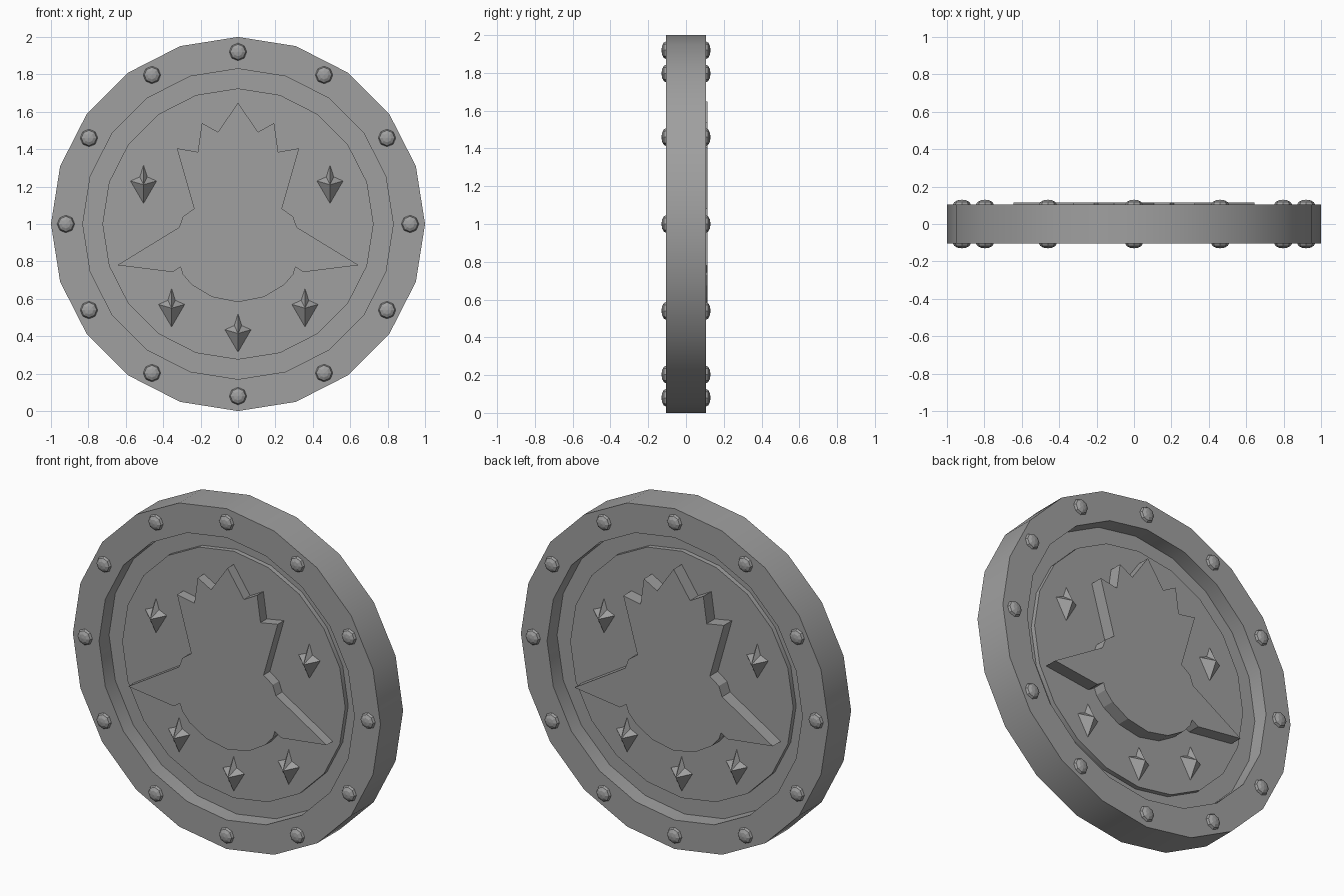
import bpy, bmesh, math
from mathutils import Matrix, Vector

cube = bpy.data.objects.get("Cube")
if cube:
    bpy.data.objects.remove(cube, do_unlink=True)

grey = bpy.data.materials.new("plain_grey")
grey.use_nodes = True
colour = (0.35, 0.35, 0.35, 1)
grey.diffuse_color = colour
grey.node_tree.nodes["Principled BSDF"].inputs["Base Color"].default_value = colour

CENTRE = Matrix.Translation((0, 0, 1))
HALF = 0.105      # half thickness of the rim
PANEL = 0.04      # half thickness of the raised centre
GROOVE = 0.012    # half thickness of the groove floor
SIDES = 20


def finish(bm, name, matrix=CENTRE, smooth=False):
    """Turn a bmesh into a named grey object, with the transform applied."""
    bmesh.ops.recalc_face_normals(bm, faces=bm.faces)
    bm.transform(matrix)
    mesh = bpy.data.meshes.new(name)
    bm.to_mesh(mesh)
    bm.free()
    mesh.materials.append(grey)
    obj = bpy.data.objects.new(name, mesh)
    bpy.context.collection.objects.link(obj)
    if smooth:
        bpy.ops.object.select_all(action='DESELECT')
        obj.select_set(True)
        bpy.context.view_layer.objects.active = obj
        bpy.ops.object.shade_smooth_by_angle(angle=math.radians(30))
    return obj


def lathe(name, profile, closed):
    """Spin (radius, y) points about the y axis; cap the ends if not closed."""
    bm = bmesh.new()
    rings = []
    for r, y in profile:
        ring = []
        for i in range(SIDES):
            a = math.tau * i / SIDES
            ring.append(bm.verts.new((r * math.cos(a), y, r * math.sin(a))))
        rings.append(ring)
    pairs = list(zip(rings, rings[1:]))
    if closed:
        pairs.append((rings[-1], rings[0]))
    else:
        bm.faces.new(rings[0])
        bm.faces.new(rings[-1])
    for a, b in pairs:
        for i in range(SIDES):
            j = (i + 1) % SIDES
            bm.faces.new((a[i], a[j], b[j], b[i]))
    return finish(bm, name, smooth=True)


# Outer rim, and the centre panel with its groove floor
lathe("rim", [(1, -HALF), (1, HALF), (0.83, HALF), (0.83, -HALF)], True)
lathe("centre_panel", [(0.725, -PANEL), (0.725, -GROOVE), (0.83, -GROOVE),
                       (0.83, GROOVE), (0.725, GROOVE), (0.725, PANEL)], False)

# Right half of the emblem outline, from the top point to the lower arc
half_emblem = [(0, 0.648), (0.107, 0.492), (0.193, 0.54), (0.215, 0.385),
               (0.327, 0.405), (0.235, 0.082), (0.294, 0.04), (0.315, -0.018),
               (0.335, -0.03), (0.645, -0.22), (0.35, -0.257), (0.308, -0.23),
               (0.295, -0.27), (0.246, -0.326), (0.139, -0.39), (0, -0.418)]
emblem_outline = half_emblem + [(-x, z) for x, z in half_emblem[-2:0:-1]]


def emblem(name, matrix, front):
    bm = bmesh.new()
    face = bm.faces.new([bm.verts.new((x, -front, z)) for x, z in emblem_outline])
    grown = bmesh.ops.extrude_face_region(bm, geom=[face], use_keep_orig=True)
    moved = [v for v in grown["geom"] if isinstance(v, bmesh.types.BMVert)]
    bmesh.ops.translate(bm, verts=moved, vec=(0, front - PANEL + 0.005, 0))
    finish(bm, name, matrix)


# Four-pointed stud with concave upper edges
half_gem = [(0, 0.105), (0.02, 0.042), (0.07, 0.02), (0.035, -0.04), (0, -0.1)]
gem_outline = half_gem + [(-x, z) for x, z in half_gem[-2:0:-1]]
gem_places = [(-0.505, 0.21), (0.492, 0.21), (-0.355, -0.45), (0.358, -0.45), (0, -0.585)]


def gem(name, matrix, x, z):
    bm = bmesh.new()
    base = [bm.verts.new((x + u, -PANEL, z + v)) for u, v in gem_outline]
    apex = bm.verts.new((x, -PANEL - 0.055, z))
    for i, v in enumerate(base):
        bm.faces.new((v, base[(i + 1) % len(base)], apex))
    bm.faces.new(base)
    finish(bm, name, matrix)


def rivet(name, matrix, angle):
    bm = bmesh.new()
    bmesh.ops.create_uvsphere(bm, u_segments=8, v_segments=6, radius=1)
    turn = Matrix.Rotation(math.pi / 2, 4, 'X')
    place = Matrix.Translation((0.92 * math.cos(angle), -HALF, 0.92 * math.sin(angle)))
    finish(bm, name, matrix @ place @ turn @ Matrix.Diagonal((0.047, 0.047, 0.025, 1)))


# The same dressing on both faces, the back turned half round
for side, turn, front in (("front", 0, 0.098), ("back", math.pi, 0.115)):
    matrix = CENTRE @ Matrix.Rotation(turn, 4, 'Z')
    emblem(side + "_emblem", matrix, front)
    for i, (x, z) in enumerate(gem_places):
        gem(f"{side}_diamond_stud_{i + 1}", matrix, x, z)
    for i in range(12):
        rivet(f"{side}_rivet_{i + 1}", matrix, math.tau * i / 12)
